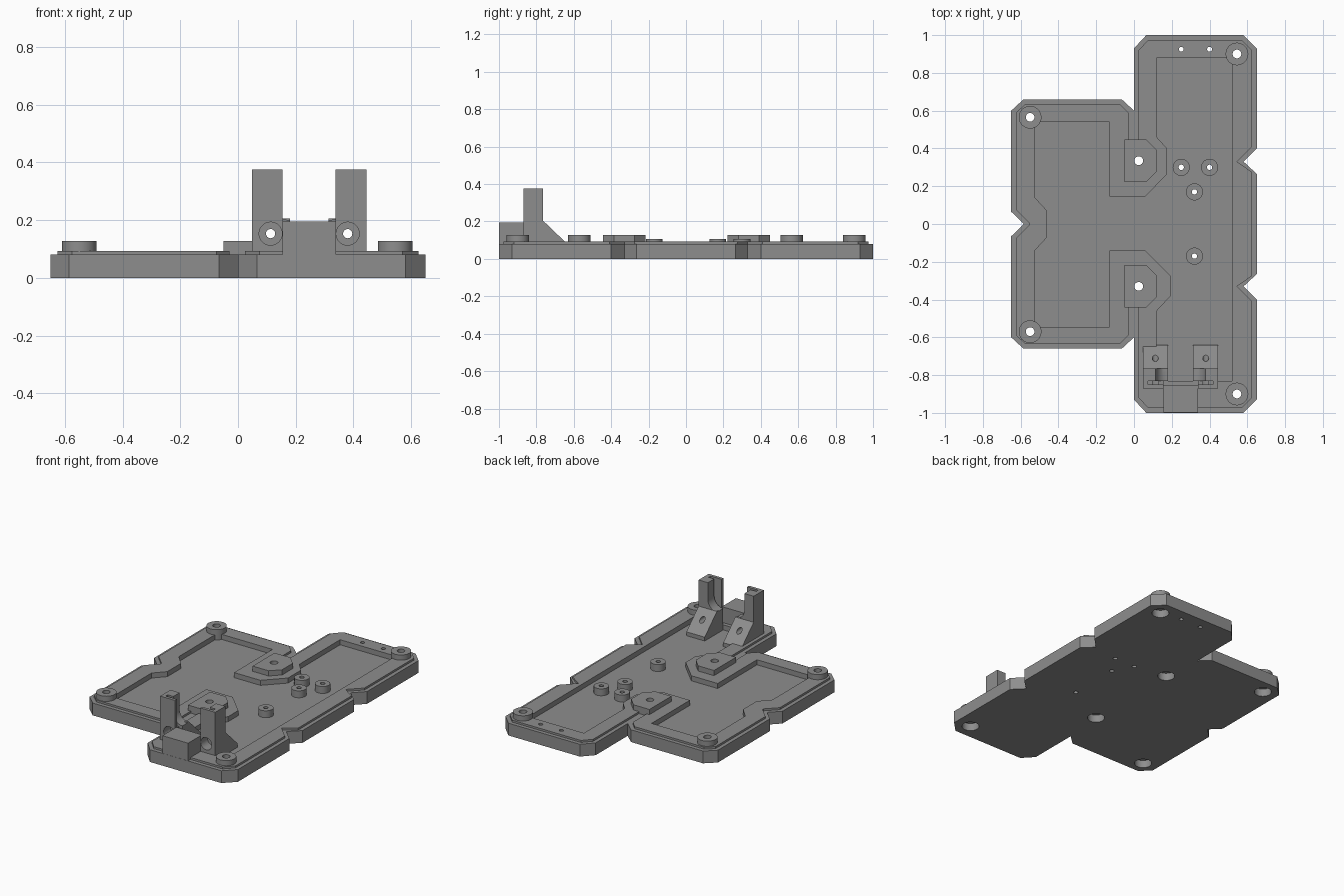
import bpy, bmesh, math

if "Cube" in bpy.data.objects:
    bpy.data.objects.remove(bpy.data.objects["Cube"])

grey = bpy.data.materials.new("mid_grey")
grey.diffuse_color = (0.27, 0.27, 0.27, 1)
grey.use_nodes = True
grey.node_tree.nodes["Principled BSDF"].inputs["Base Color"].default_value = grey.diffuse_color


def finish(name, bm):
    bmesh.ops.recalc_face_normals(bm, faces=bm.faces[:])
    me = bpy.data.meshes.new(name)
    bm.to_mesh(me)
    bm.free()
    me.materials.append(grey)
    ob = bpy.data.objects.new(name, me)
    bpy.context.collection.objects.link(ob)
    return ob


def prism(name, pts, a, b, axis="z"):
    """Extrude a 2D outline along an axis: z uses (x,y), y uses (x,z), x uses (y,z)."""
    place = {"z": lambda u, v, w: (u, v, w),
             "y": lambda u, v, w: (u, w, v),
             "x": lambda u, v, w: (w, u, v)}[axis]
    bm = bmesh.new()
    lo = [bm.verts.new(place(u, v, a)) for u, v in pts]
    hi = [bm.verts.new(place(u, v, b)) for u, v in pts]
    bm.faces.new(lo)
    bm.faces.new(hi)
    n = len(pts)
    for i in range(n):
        j = (i + 1) % n
        bm.faces.new((lo[i], lo[j], hi[j], hi[i]))
    return finish(name, bm)


def circle(cx, cy, r, n=32):
    return [(cx + r * math.cos(2 * math.pi * i / n),
             cy + r * math.sin(2 * math.pi * i / n)) for i in range(n)]


def rect(x0, y0, x1, y1):
    return [(x0, y0), (x1, y0), (x1, y1), (x0, y1)]


def combine(ob, other, op="DIFFERENCE"):
    mod = ob.modifiers.new("bool", "BOOLEAN")
    mod.operation, mod.object, mod.solver = op, other, "EXACT"
    bpy.context.view_layer.objects.active = ob
    bpy.ops.object.modifier_apply(modifier=mod.name)
    bpy.data.objects.remove(other)


def mirror_y(half):
    """Complete an outline whose half runs along y > 0."""
    return half + [(x, -y) for x, y in reversed(half)]


# Base plate: two staggered chamfered panels with V notches in the edges
base = prism("base_plate", [
    (0, -.93), (.065, -1), (.58, -1), (.65, -.93), (.65, -.4), (.58, -.33),
    (.65, -.265), (.65, .265), (.58, .33), (.65, .4), (.65, .93), (.58, 1),
    (.065, 1), (0, .93), (0, .6), (-.065, .66), (-.585, .66), (-.65, .6),
    (-.65, .065), (-.585, 0), (-.65, -.065), (-.65, -.6), (-.585, -.66),
    (-.065, -.66), (0, -.6)], 0, .08)

# Raised lip, set in from the edge, with grooves running in to the centre mounts
lip = prism("lip", mirror_y([
    (.625, .275), (.545, .33), (.625, .41), (.625, .92), (.57, .975),
    (.075, .975), (.025, .92), (.025, .42), (-.03, .42), (-.03, .59),
    (-.075, .635), (-.575, .635), (-.625, .59), (-.625, .075), (-.555, .005)]),
    .07, .093)
combine(base, lip, "UNION")

# Shallow pocket over the middle of both panels
combine(base, prism("pocket", [
    (.52, -.83), (.52, .88), (.12, .88), (.12, .46), (.175, .4), (.175, .265),
    (.06, .145), (-.13, .145), (-.13, .54), (-.525, .54), (-.525, .14),
    (-.46, .07), (-.46, -.07), (-.525, -.14), (-.525, -.545), (-.13, -.545),
    (-.13, -.14), (.06, -.14), (.195, -.275), (.195, -.38), (.12, -.46),
    (.12, -.83)], .06, .2))

# Mounts: round corner bosses, angled centre pads and small standoffs
corners = [(.545, .9), (.545, -.9), (-.55, .565), (-.55, -.57)]
pads = [(.025, .335), (.025, -.33)]
small = [(.25, .3), (.4, .3), (.32, .17), (.32, -.17)]
mounts = []
for x, y in corners:
    mounts.append((prism("corner_boss", circle(x, y, .06), .055, .127), x, y, .023))
for x, y in pads:
    outline = [(x - .075, y - .113), (x + .04, y - .113), (x + .097, y - .055),
               (x + .097, y + .055), (x + .04, y + .113), (x - .075, y + .113)]
    mounts.append((prism("centre_pad", outline, .055, .127), x, y, .023))
for x, y in small:
    mounts.append((prism("standoff", circle(x, y, .045), .055, .105), x, y, .014))

# Screw holes through mounts and plate, with counterbores underneath
for ob, x, y, r in mounts:
    combine(ob, prism("hole", circle(x, y, r), -.1, .3))
    combine(base, prism("hole", circle(x, y, r), -.1, .3))
for x, y in corners + pads:
    combine(base, prism("counterbore", circle(x, y, .052), -.1, .05))
for x in (.25, .4):
    combine(base, prism("pin_hole", circle(x, .925, .013, 20), -.1, .3))

# Front block between the two uprights
prism("front_block", rect(.155, .07, .34, .195), -.999, -.855, "y")

# Uprights: slotted post with a curved inner foot and a sloped brace behind
MID = .2465
for side, label in ((1, "left"), (-1, "right")):
    def mx(pts):
        return pts if side == 1 else [(2 * MID - u, v) for u, v in pts]
    arc = [(.18 - .065 * math.sin(t * math.pi / 16),
            .265 - .065 * math.cos(t * math.pi / 16)) for t in range(9)]
    foot = [(.048, .05), (.18, .05)] + arc + [(.115, .375), (.048, .375)]
    post = prism(label + "_upright", mx(foot), -.83, -.765, "y")
    combine(post, prism("lip", mx(rect(.048, .05, .155, .375)), -.87, -.85, "y"), "UNION")
    combine(post, prism("wall", mx(rect(.048, .05, .075, .375)), -.86, -.82, "y"), "UNION")
    combine(post, prism("web", mx(rect(.048, .05, .155, .19)), -.86, -.82, "y"), "UNION")
    xs = sorted(u for u, v in mx([(.048, 0), (.18, 0)]))
    brace = [(-.78, .05), (-.64, .05), (-.64, .085), (-.765, .205), (-.78, .205)]
    combine(post, prism("brace", brace, *xs, "x"), "UNION")
    cx = mx([(.113, 0)])[0][0]
    combine(post, prism("bore", circle(cx, .153, .04), -.9, -.8, "y"))
    combine(post, prism("bore", circle(cx, .153, .016, 24), -.9, -.6, "y"))

# Smooth round walls while keeping hard edges
for ob in bpy.data.objects:
    ob.select_set(True)
bpy.context.view_layer.objects.active = base
bpy.ops.object.shade_smooth_by_angle(angle=math.radians(30))
